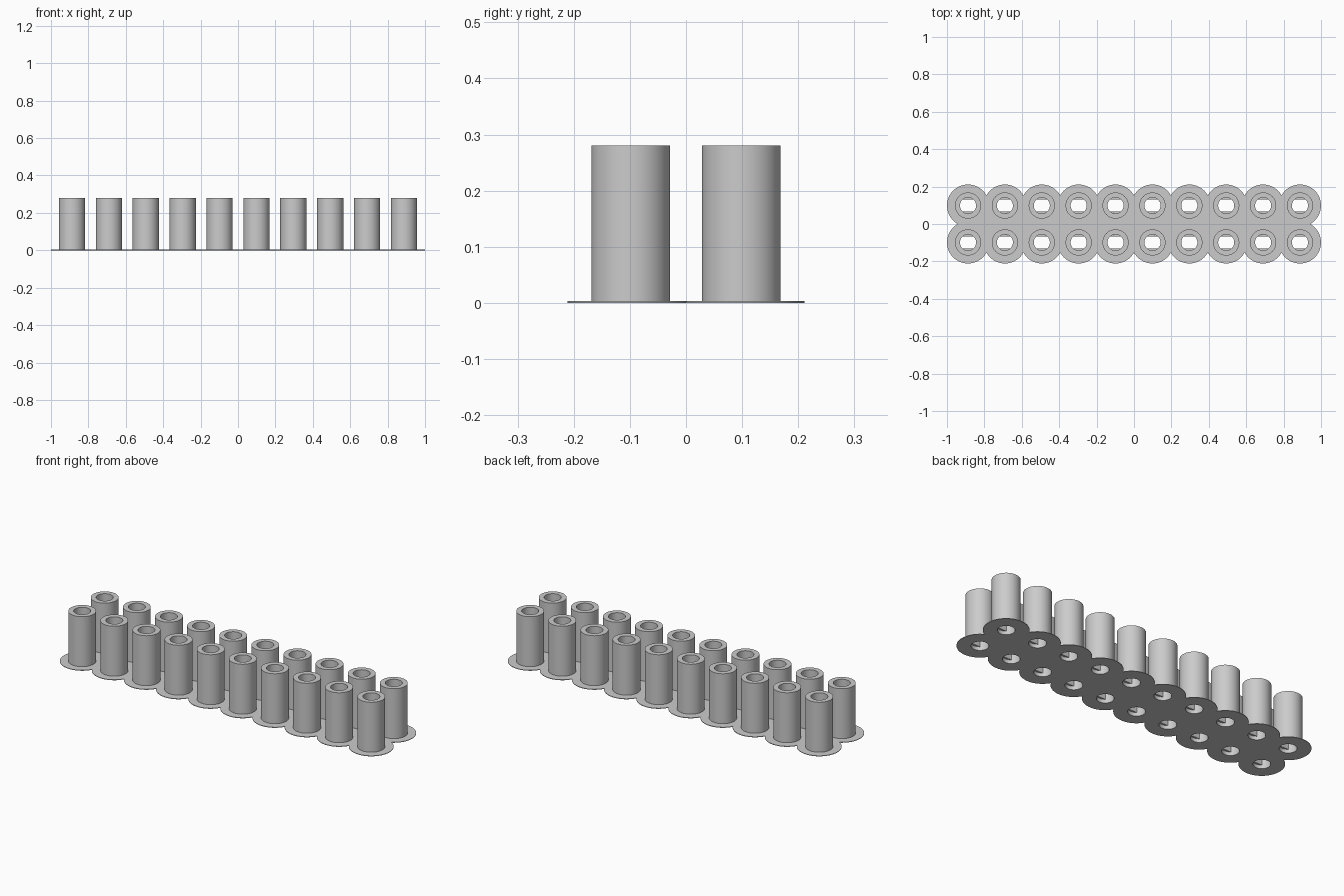
import bpy, bmesh, math

cube = bpy.data.objects.get("Cube")
if cube:
    bpy.data.objects.remove(cube, do_unlink=True)

COLUMNS, PITCH = 10, 0.1972
FLANGE_R, TUBE_R, BORE_R = 0.1125, 0.07, 0.043
THICK, HEIGHT = 0.003, 0.28
KEY_Y, KEY_LOW, KEY_HIGH = 0.032, 0.02, 0.05
SIDES = 64

grey = bpy.data.materials.new("plain grey")
grey.use_nodes = True
colour = (0.6, 0.6, 0.6, 1)
grey.diffuse_color = colour
grey.node_tree.nodes["Principled BSDF"].inputs["Base Color"].default_value = colour


def finish(bm, name):
    bmesh.ops.recalc_face_normals(bm, faces=bm.faces)
    mesh = bpy.data.meshes.new(name)
    bm.to_mesh(mesh)
    bm.free()
    mesh.materials.append(grey)
    return mesh


def place(mesh, name, x=0, y=0):
    ob = bpy.data.objects.new(name, mesh)
    ob.location = (x, y, 0)
    bpy.context.collection.objects.link(ob)
    return ob


# Hollow tube with a thin flange: one closed profile turned about z
def tube_mesh():
    bm = bmesh.new()
    profile = [(BORE_R, 0), (FLANGE_R, 0), (FLANGE_R, THICK),
               (TUBE_R, THICK), (TUBE_R, HEIGHT), (BORE_R, HEIGHT)]
    rings = []
    for i in range(SIDES):
        a = math.tau * i / SIDES
        rings.append([bm.verts.new((r * math.cos(a), r * math.sin(a), z))
                      for r, z in profile])
    for i in range(SIDES):
        a, b = rings[i], rings[(i + 1) % SIDES]
        for j in range(len(profile)):
            k = (j + 1) % len(profile)
            bm.faces.new((a[j], b[j], b[k], a[k]))
    return finish(bm, "flanged_tube")


# Two flat-sided ledges inside the bore
def key_mesh():
    bm = bmesh.new()
    start = math.asin(KEY_Y / BORE_R)
    steps = 12
    for side in (1, -1):
        arc = [start + (math.pi - 2 * start) * i / steps for i in range(steps + 1)]
        base = bm.faces.new([bm.verts.new((BORE_R * math.cos(a),
                                           side * BORE_R * math.sin(a), KEY_LOW))
                             for a in arc])
        ext = bmesh.ops.extrude_face_region(bm, geom=[base], use_keep_orig=True)
        top = [v for v in ext["geom"] if isinstance(v, bmesh.types.BMVert)]
        bmesh.ops.translate(bm, verts=top, vec=(0, 0, KEY_HIGH - KEY_LOW))
    return finish(bm, "bore_ledges")


# Repeat the tubes in two rows
tube, ledges = tube_mesh(), key_mesh()
for row, y in (("front", -PITCH / 2), ("back", PITCH / 2)):
    for c in range(COLUMNS):
        x = (c - (COLUMNS - 1) / 2) * PITCH
        ob = place(tube, f"{row}_tube_{c + 1}", x, y)
        place(ledges, f"{row}_bore_ledges_{c + 1}", x, y)

# Smooth the shared tube mesh, keeping its rims sharp
bpy.ops.object.select_all(action="DESELECT")
ob.select_set(True)
bpy.context.view_layer.objects.active = ob
bpy.ops.object.shade_smooth_by_angle(angle=math.radians(30))

# Web that fills the gaps between the flanges
bm = bmesh.new()
bmesh.ops.create_cube(bm, size=1)
bmesh.ops.scale(bm, verts=bm.verts, vec=((COLUMNS - 1) * PITCH, 0.1, THICK))
bmesh.ops.translate(bm, verts=bm.verts, vec=(0, 0, THICK / 2))
place(finish(bm, "base_web"), "base_web")
